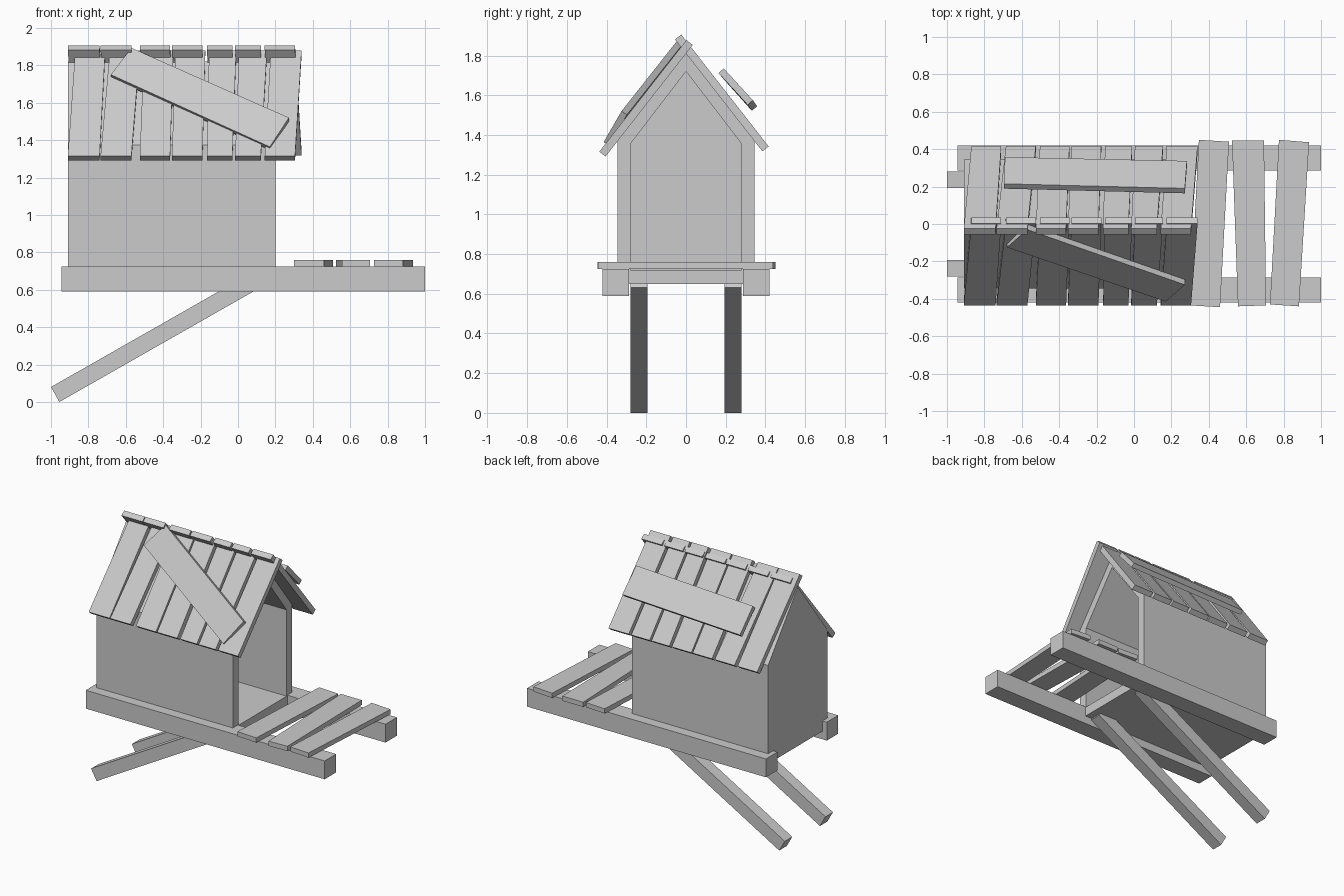
import bpy, bmesh
from math import sin, cos, radians
from mathutils import Vector

if "Cube" in bpy.data.objects:
    bpy.data.objects.remove(bpy.data.objects["Cube"])


def make(name, verts, faces):
    bm = bmesh.new()
    vs = [bm.verts.new(v) for v in verts]
    for f in faces:
        bm.faces.new([vs[i] for i in f])
    bmesh.ops.recalc_face_normals(bm, faces=bm.faces)
    me = bpy.data.meshes.new(name)
    bm.to_mesh(me)
    bm.free()
    ob = bpy.data.objects.new(name, me)
    bpy.context.collection.objects.link(ob)
    return ob


def prism(name, ring, offset):
    """Solid between a closed outline and its copy moved by offset."""
    n = len(ring)
    verts = [Vector(p) for p in ring]
    verts += [p + Vector(offset) for p in verts]
    faces = [list(range(n)), list(range(n, 2 * n))]
    faces += [[i, (i + 1) % n, n + (i + 1) % n, n + i] for i in range(n)]
    return make(name, verts, faces)


def board(name, top, thickness):
    """Plank given by the four corners of its upper face."""
    p = [Vector(q) for q in top]
    n = (p[2] - p[0]).cross(p[3] - p[1]).normalized()
    if n.z < 0:
        n = -n
    return prism(name, p, -n * thickness)


# Side beams and slanted support legs
for s, label in ((-1, "front"), (1, "back")):
    prism(label + "_beam", [(-.945, s * .287, .59), (1, s * .287, .59),
                            (1, s * .287, .725), (-.945, s * .287, .725)], (0, s * .133, 0))
    prism(label + "_support_leg", [(-1, s * .193, .08), (-.955, s * .193, 0),
                                   (.155, s * .193, .632), (.11, s * .193, .712)], (0, s * .087, 0))

# House: gabled box hollowed out from its open +x end
outer = [(-.345, .65), (.345, .65), (.345, 1.375), (0, 1.82), (-.345, 1.375)]
inner = [(-.28, .72), (.28, .72), (.28, 1.355), (0, 1.72), (-.28, 1.355)]
verts = []
for prof, x in ((outer, -.91), (outer, .2), (inner, .2), (inner, -.845)):
    verts += [(x, y, z) for y, z in prof]
faces = [list(range(5)), list(range(15, 20))]
for k in (0, 5, 10):
    faces += [[k + i, k + (i + 1) % 5, k + 5 + (i + 1) % 5, k + 5 + i] for i in range(5)]
make("house_walls", verts, faces)

# Porch planks: x range at the back edge, x range at the front edge, y of edge corners
porch = [(.347, .508, .30, .46, .45, .44, -.435, -.445),
         (.524, .695, .556, .706, .447, .447, -.44, -.435),
         (.775, .936, .727, .882, .45, .437, -.43, -.44)]
for i, (a, b, c, d, ya, yb, yc, yd) in enumerate(porch):
    board(f"porch_plank_{i + 1}",
          [(a, ya, .76), (b, yb, .76), (d, yd, .76), (c, yc, .76)], .035)

# Roof planks: x range at one end and at the other, reused on both slopes
pitch, thick, apex = radians(52), .04, 1.81
rows = [(-.91, -.74, -.87, -.71), (-.735, -.57, -.685, -.525),
        (-.525, -.363, -.503, -.345), (-.353, -.19, -.335, -.175),
        (-.165, -.03, -.155, -.01), (-.015, .122, .005, .155),
        (.143, .305, .175, .34)]


def on_roof(side, x, s):
    return (x, side * (s * cos(pitch) + thick * sin(pitch)),
            apex - s * sin(pitch) + thick * cos(pitch))


for i, (a, b, c, d) in enumerate(rows):
    board(f"front_roof_plank_{i + 1}",
          [on_roof(-1, a, .658), on_roof(-1, b, .658),
           on_roof(-1, d, -.055), on_roof(-1, c, -.055)], thick)
    board(f"back_roof_plank_{i + 1}",
          [on_roof(1, a, -.09), on_roof(1, b, -.09),
           on_roof(1, d, .625), on_roof(1, c, .625)], thick)

# Loose boards nailed across the roof
board("front_diagonal_board", [(-.57, -.03, 1.893), (-.68, -.125, 1.75),
                               (.17, -.415, 1.364), (.272, -.325, 1.52)], .033)
board("back_loose_board", [(.272, .19, 1.735), (.283, .337, 1.575),
                           (-.69, .358, 1.545), (-.695, .215, 1.705)], .035)
